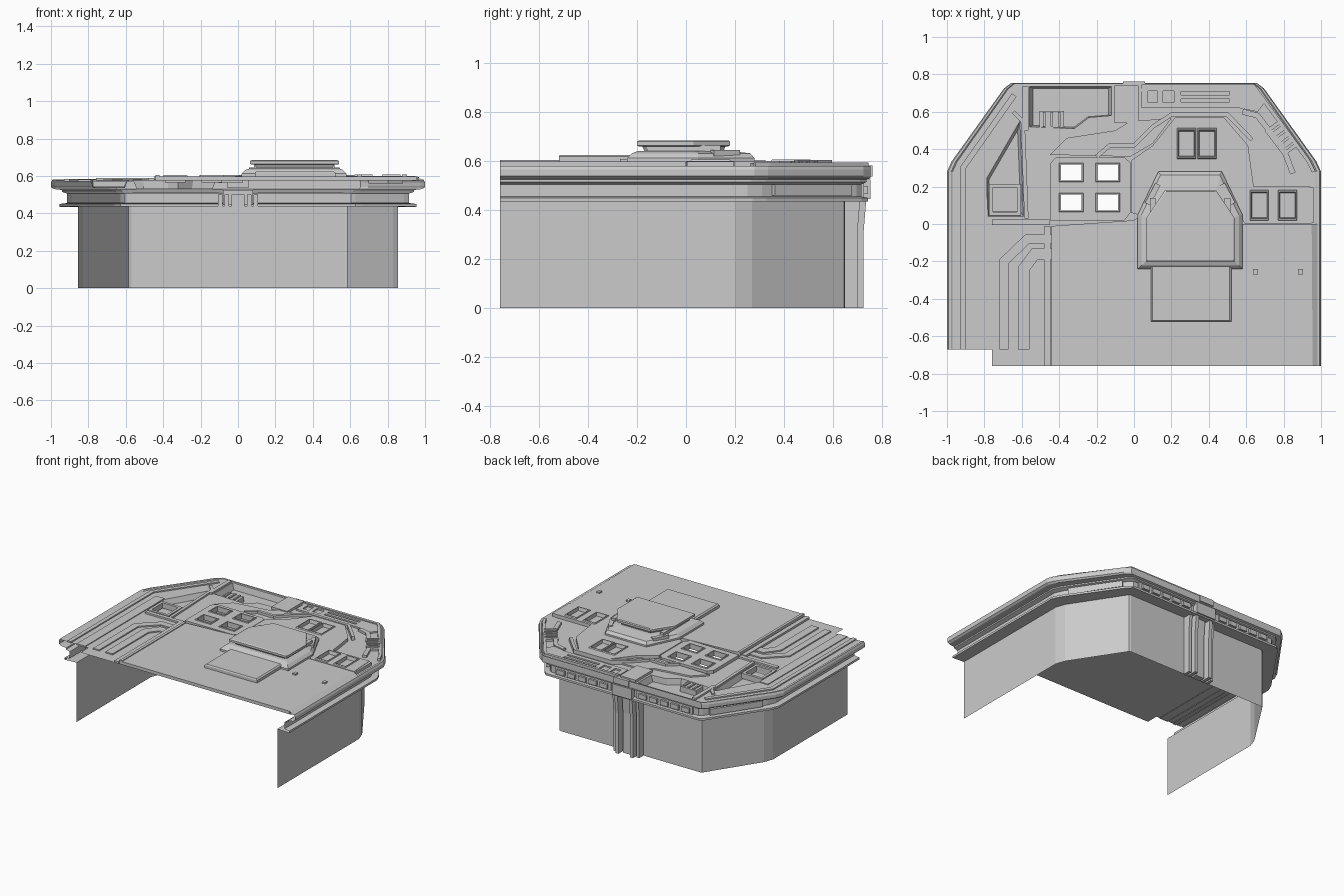
import bpy, bmesh, math
from mathutils import Vector, Matrix

if "Cube" in bpy.data.objects:
    bpy.data.objects.remove(bpy.data.objects["Cube"])


def finish(name, bm, normals=True):
    if normals:
        bmesh.ops.recalc_face_normals(bm, faces=bm.faces)
    me = bpy.data.meshes.new(name)
    bm.to_mesh(me)
    bm.free()
    ob = bpy.data.objects.new(name, me)
    bpy.context.collection.objects.link(ob)
    return ob


def loft(name, rings, closed=True, bottom=False, top=False):
    bm = bmesh.new()
    vs = [[bm.verts.new(p) for p in r] for r in rings]
    n = len(rings[0])
    for a, b in zip(vs, vs[1:]):
        for i in range(n if closed else n - 1):
            j = (i + 1) % n
            bm.faces.new((a[i], a[j], b[j], b[i]))
    if bottom:
        bm.faces.new(vs[0])
    if top:
        bm.faces.new(vs[-1])
    return finish(name, bm)


def at(poly, z, s=1.0):
    """Polygon lifted to height z and scaled about its centre."""
    cx = sum(p[0] for p in poly) / len(poly)
    cy = sum(p[1] for p in poly) / len(poly)
    return [(cx + (x - cx) * s, cy + (y - cy) * s, z) for x, y in poly]


def rect(cx, cy, w, d):
    return [(cx - w/2, cy - d/2), (cx + w/2, cy - d/2), (cx + w/2, cy + d/2), (cx - w/2, cy + d/2)]


def plate(name, outer, z0, z1, holes=()):
    """Flat top with holes, skirt walls down to z0."""
    bm = bmesh.new()
    loops, edges = [], []
    for lp in [outer, *holes]:
        v = [bm.verts.new((x, y, z1)) for x, y in lp]
        edges += [bm.edges.new((v[i - 1], v[i])) for i in range(len(v))]
        loops.append(v)
    bmesh.ops.triangle_fill(bm, use_beauty=True, edges=edges, normal=(0, 0, 1))
    if z0 < z1:
        for v in loops:
            lo = [bm.verts.new((p.co.x, p.co.y, z0)) for p in v]
            for i in range(len(v)):
                bm.faces.new((v[i - 1], v[i], lo[i], lo[i - 1]))
    return finish(name, bm)


def pan(name, poly, z1, z0, s=0.9):
    return loft(name, [at(poly, z0, s), at(poly, z1)], bottom=True)


def ribbon(name, pts, w, z0, z1):
    """Raised strip along a path, mitred at the bends."""
    P = [Vector(p) for p in pts]
    left, right = [], []
    for i, p in enumerate(P):
        d1 = (p - P[i - 1]).normalized() if i else (P[1] - p).normalized()
        d2 = (P[i + 1] - p).normalized() if i < len(P) - 1 else d1
        n1, n2 = Vector((-d1.y, d1.x)), Vector((-d2.y, d2.x))
        m = (n1 + n2).normalized()
        m *= w / 2 / m.dot(n1)
        left.append(tuple(p + m))
        right.append(tuple(p - m))
    return plate(name, left + right[::-1], z0, z1)


def box(name, c, size, rz=0.0):
    bm = bmesh.new()
    m = Matrix.Translation(c) @ Matrix.Rotation(rz, 4, 'Z') @ Matrix.Diagonal((*size, 1))
    bmesh.ops.create_cube(bm, size=1, matrix=m)
    return finish(name, bm)


# outer shell: section lofted from wall footprint (t=0) to rim outline (t=1)
WALL = [(-.855, -.67), (-.855, .2), (-.83, .27), (-.585, .645), (-.57, .65)]
RIM = [(-1, -.67), (-1, .28), (-.975, .335), (-.695, .725), (-.655, .755)]


def outline(t):
    u = 1 - (1 - t) ** 2
    h = [(a[0] + (b[0] - a[0]) * t, a[1] + (b[1] - a[1]) * u) for a, b in zip(WALL, RIM)]
    r = [(-x, y) for x, y in h[::-1]]
    r[-1] = (r[-1][0], -.76)
    return h + r


SECTION = [(0, 0), (0, .44), (.68, .435), (.68, .45), (.4, .455), (.4, .505), (.6, .515), (.6, .525),
           (.9, .53), (1, .54), (1, .565), (.95, .58), (.85, .58), (.8, .575)]
loft("walls_and_rim", [[(x, y, z) for x, y in outline(t)] for t, z in SECTION], closed=False)

# roof deck with window openings and sunken pans
windows = [rect(x, y, .11, .085) for x in (-.335, -.14) for y in (.115, .275)]
back_pan = [(-.56, .52), (-.32, .51), (-.24, .57), (-.12, .58), (-.12, .735), (-.56, .735)]
side_pan = [(-.78, .04), (-.59, .04), (-.61, .55), (-.79, .24)]
plate("roof_deck", outline(.8) + [(-.76, -.76), (-.76, -.67)], .575, .575,
      windows + [back_pan, side_pan])
pan("back_pan", back_pan, .575, .53, .92)
pan("side_pan", side_pan, .575, .535, .85)
box("back_pan_unit", (-.44, .56, .55), (.13, .09, .04))
for i in range(3):
    box("back_pan_rib", (-.48 + i * .04, .56, .573), (.012, .08, .012))
plate("side_pan_frame", rect(-.69, .13, .17, .17), .54, .58, [rect(-.69, .13, .13, .13)])
ribbon("back_pan_kerb", [(-.58, .5), (-.58, .735)], .03, .57, .588)
ribbon("side_pan_kerb", [(-.575, .03), (-.595, .55), (-.645, .6)], .022, .57, .587)

# raised roof platforms
plate("front_deck", [(-.43, -.76), (-.43, -.01), (0, .02), (.1, .1), (.5, .1), (.57, 0), (.95, 0),
                     (.955, -.76)], .575, .598)
loft("front_deck_edge", [[(.955, -.76, .598), (.95, 0, .598)], [(.985, -.76, .578), (.985, 0, .578)]],
     closed=False)
plate("window_platform", [(-.45, .02), (-.05, .02), (-.02, .06), (-.02, .33), (-.05, .355),
                          (-.42, .355), (-.45, .32)], .575, .598, windows)
for w in windows:
    loft("window_frame", [at(w, .565), at(w, .604), at(w, .604, 1.15), at(w, .597, 1.2)])
pads = [rect(x, .43, .085, .14) for x in (.28, .39)] + [rect(x, .1, .085, .14) for x in (.67, .82)]
plate("hatch_surround", [(-.015, .06), (-.015, .34), (.1, .42), (.22, .57), (.48, .57), (.61, .42),
                         (.64, .2), (.94, .2), (.95, .003), (.59, .003), (.47, .27), (.13, .27), (.02, .05)],
      .575, .6, pads)
for p in pads:
    pan("skylight_pad", p, .6, .582, .94)
    loft("skylight_frame", [at(p, .6), at(p, .607, 1.02), at(p, .607, 1.12), at(p, .6, 1.18)])
plate("back_step", [(-.45, .37), (-.36, .46), (-.1, .5), (-.02, .55), (.2, .565), (.1, .43),
                    (-.02, .36)], .575, .586)
ribbon("back_step_trim", [(-.2, .36), (-.13, .42), (.0, .42), (.1, .52), (.2, .585), (.5, .585),
                          (.63, .45)], .022, .575, .604)

# roof back equipment
box("spine_block", (-.04, .64, .578), (.13, .2, .03))
box("spine_nose", (0, .735, .56), (.12, .055, .045))
plate("vent_panel", [(.04, .62), (.04, .735), (.63, .735), (.7, .65), (.66, .6), (.56, .62)], .575, .586,
      [rect(.1, .68, .05, .06), rect(.185, .68, .06, .06), rect(.38, .66, .26, .018), rect(.38, .7, .26, .018)])
ribbon("vent_panel_rail", [(.04, .735), (.64, .735), (.93, .34), (.96, .28)], .02, .575, .594)
ribbon("corner_rail", [(.58, .6), (.66, .58), (.8, .4), (.85, .27)], .03, .575, .592)
turn = math.radians(-53)
box("corner_vent", (.79, .46, .575), (.17, .1, .03), turn)
for i in range(4):
    o = Matrix.Rotation(turn, 2) @ Vector((-.06 + i * .04, 0))
    box("corner_vent_louvre", (.79 + o.x, .46 + o.y, .594), (.015, .085, .012), turn)
box("side_hatch", (.945, .1, .585), (.03, .19, .025))
for x in (.65, .89):
    box("deck_cleat", (x, -.255, .602), (.025, .03, .012))

# left roof strips and rails
ribbon("inner_strip", [(-.59, -.67), (-.59, -.24), (-.53, -.16), (-.42, -.16)], .06, .575, .584)
ribbon("outer_strip", [(-.695, -.67), (-.695, -.2), (-.57, -.08), (-.42, -.08)], .05, .575, .584)
for x, w, h in ((-.465, .035, .59), (-.43, .02, .604)):
    ribbon("deck_step_rail", [(x, -.76), (x, -.01)], w, .575, h)
ribbon("deck_cross_rail", [(-.76, .01), (-.45, .01)], .03, .575, .588)
ribbon("left_rail", [(-.915, -.67), (-.915, .3), (-.64, .69)], .03, .57, .584)
ribbon("left_inner_rail", [(-.82, -.67), (-.82, .26)], .07, .57, .581)

# raised roof hatch
HATCH = [(.02, -.24), (.02, .05), (.13, .28), (.47, .28), (.58, .05), (.58, -.24)]
LID = [(.065, -.2), (.065, .03), (.165, .18), (.44, .18), (.54, .03), (.54, -.2)]
loft("hatch_base", [at(HATCH, .597), at(HATCH, .612), at(HATCH, .632, .93), at(LID, .642, .98),
                    at(LID, .642, .85), at(LID, .662, .9)])
loft("hatch_lid", [at(LID, .66, .96), at(LID, .664), at(LID, .68), at(LID, .685, .96)], bottom=True, top=True)
for x in (.1, .5):
    box("hatch_bracket", (x, -.01, .648), (.03, .3, .03))
for s in (-1, 1):
    box("hatch_corner_rib", (.3 + s * .2, .16, .627), (.03, .12, .035), s * math.radians(28))
loft("hatch_tongue", [at(rect(.305, -.36, .43, .32), .597), at(rect(.305, -.36, .43, .32), .618),
                      at(rect(.305, -.36, .41, .31), .626)], top=True)

# slot modules around the band
for s in (-1, 1):
    box("band_frame", (s * .335, .722, .482), (.46, .012, .056))
    for i in range(5):
        box("band_slot", (s * (.16 + i * .088), .733, .482), (.062, .02, .034))
    a = s * math.radians(-56)
    box("diagonal_band_panel", (s * .77, .515, .482), (.38, .02, .045), a)

# central pilaster on the back wall
for x, w, y in ((-.095, .022, .7), (-.06, .025, .725), (0, .07, .69), (.06, .025, .725), (.095, .022, .7)):
    loft("pilaster_rib", [[(x - w/2, .645, z), (x + w/2, .645, z), (x + w/2, yy, z), (x - w/2, yy, z)]
                          for z, yy in ((0, y), (.3, y), (.42, y + .01), (.5, y + .015))],
         bottom=True, top=True)
box("pilaster_cap", (0, .71, .485), (.16, .09, .08))
